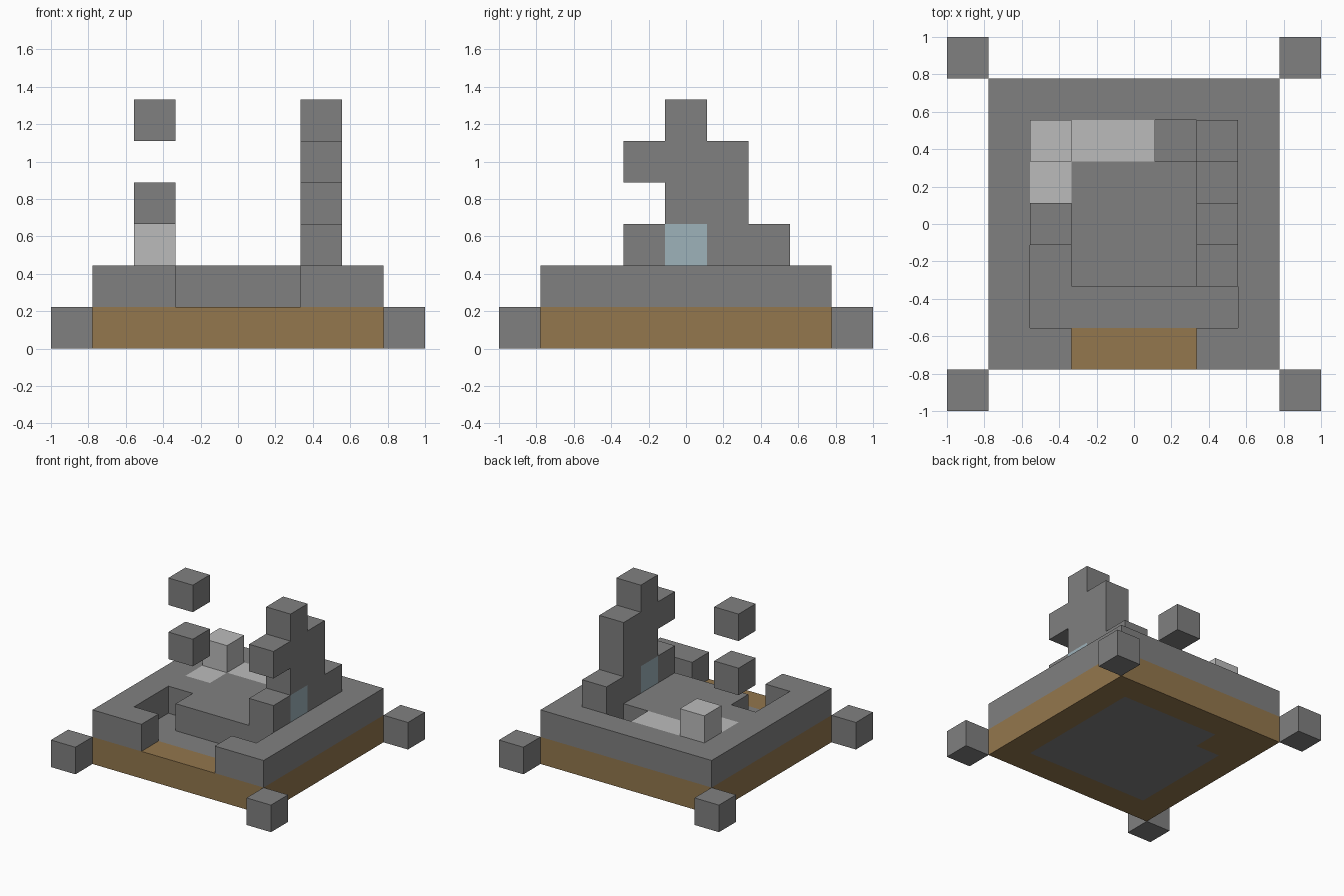
import bpy
import bmesh
from mathutils import Vector

if "Cube" in bpy.data.objects:
    bpy.data.objects.remove(bpy.data.objects["Cube"], do_unlink=True)

U = 2 / 9  # side of one block


def material(name, rgb):
    mat = bpy.data.materials.new(name)
    mat.use_nodes = True
    mat.diffuse_color = (*rgb, 1)
    mat.node_tree.nodes["Principled BSDF"].inputs["Base Color"].default_value = (*rgb, 1)
    return mat


stone = material("stone grey", (0.216, 0.216, 0.216))
pale = material("pale grey", (0.5, 0.5, 0.5))
wood = material("wood brown", (0.292, 0.184, 0.074))
glass = material("glass blue", (0.337, 0.445, 0.49))


def box(xs, ys, zs):
    """Block cells in inclusive ranges."""
    return {(x, y, z) for x in range(xs[0], xs[1] + 1)
            for y in range(ys[0], ys[1] + 1) for z in range(zs[0], zs[1] + 1)}


def build(name, cells, mat, solid):
    """Join blocks into one mesh, keeping only their exposed sides."""
    bm = bmesh.new()
    for cell in sorted(cells):
        for axis in range(3):
            for sign in (-1, 1):
                n = Vector([sign if i == axis else 0 for i in range(3)])
                c = Vector(cell)
                if tuple(int(v) for v in c + n) in solid:
                    continue
                a = Vector((n.y, n.z, n.x))
                b = n.cross(a)
                mid = c + n / 2 + Vector((0, 0, 0.5))
                corners = [(-a - b), (a - b), (a + b), (b - a)]
                bm.faces.new([bm.verts.new((mid + k / 2) * U) for k in corners])
    bmesh.ops.remove_doubles(bm, verts=bm.verts, dist=0.001)
    mesh = bpy.data.meshes.new(name)
    bm.to_mesh(mesh)
    bm.free()
    mesh.materials.append(mat)
    bpy.context.collection.objects.link(bpy.data.objects.new(name, mesh))


# Ground layer: wooden border around a stone floor
floor = box((-2, 2), (-2, 2), (0, 0)) - {(-2, 2, 0)}
border = box((-3, 3), (-3, 3), (0, 0)) - floor
posts = {(x, y, 0) for x in (-4, 4) for y in (-4, 4)}

# Second layer: rim with a front doorway, sunken channel and small pit
slabs = {(-2, 1, 1), (-2, 2, 1), (-1, 2, 1), (0, 2, 1)}
doorway = box((-1, 1), (-3, -3), (1, 1))
channel = box((-2, 2), (-2, -2), (1, 1)) | {(-2, -1, 1)}
pit = {(1, 2, 1)}
inner = box((-2, 2), (-2, 2), (1, 1))
rim = box((-3, 3), (-3, 3), (1, 1)) - inner - doorway
platform = inner - channel - pit - slabs

# Ruined tower wall with a window, and loose blocks opposite
window = {(2, 0, 2)}
tower = (box((2, 2), (-1, 2), (2, 2)) | box((2, 2), (0, 1), (3, 3))
         | box((2, 2), (-1, 1), (4, 4)) | {(2, 0, 5)}) - window
parts = [
    ("wooden_border", border, wood),
    ("stone_floor", floor, stone),
    ("corner_blocks", posts, stone),
    ("stone_rim", rim, stone),
    ("raised_platform", platform, stone),
    ("pale_slabs", slabs, pale),
    ("pale_block", {(-2, 2, 2)}, pale),
    ("tower_wall", tower, stone),
    ("tower_window", window, glass),
    ("lower_floating_block", {(-2, 0, 3)}, stone),
    ("upper_floating_block", {(-2, 0, 5)}, stone),
]
solid = set().union(*(cells for _, cells, _ in parts))
for name, cells, mat in parts:
    build(name, cells, mat, solid)
